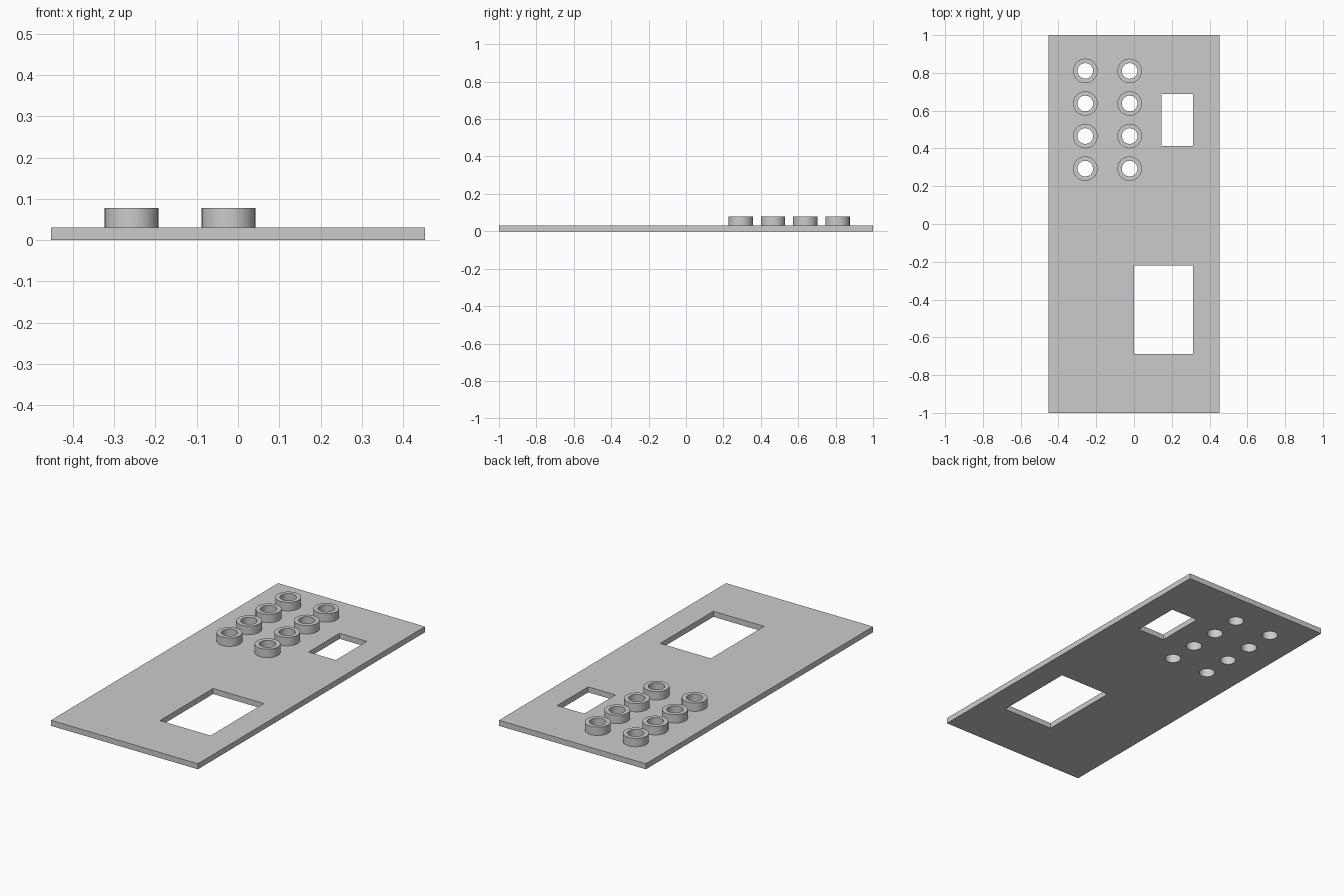
import bpy
import bmesh
import math
from mathutils import Matrix, Vector

if "Cube" in bpy.data.objects:
    bpy.data.objects.remove(bpy.data.objects["Cube"], do_unlink=True)

PLATE_TOP, BOSS_TOP = 0.031, 0.078
HALF_W = 0.453
BOSS_R, HOLE_R = 0.065, 0.042
CENTRES = [(x, 0.293 + 0.1725 * row) for x in (-0.258, -0.023) for row in range(4)]
WINDOWS = [(0.145, 0.313, 0.414, 0.688), (0.0, 0.313, -0.688, -0.219)]

grey = bpy.data.materials.new("plain grey")
grey.use_nodes = True
grey.diffuse_color = (0.6, 0.6, 0.6, 1)
grey.node_tree.nodes["Principled BSDF"].inputs["Base Color"].default_value = (0.6, 0.6, 0.6, 1)


def add_box(bm, x0, x1, y0, y1, z0, z1):
    place = Matrix.Translation(((x0 + x1) / 2, (y0 + y1) / 2, (z0 + z1) / 2))
    size = Matrix.Diagonal(Vector((x1 - x0, y1 - y0, z1 - z0, 1)))
    bmesh.ops.create_cube(bm, size=1, matrix=place @ size)


def add_cylinder(bm, x, y, radius, z0, z1, sides):
    bmesh.ops.create_cone(bm, cap_ends=True, segments=sides, radius1=radius, radius2=radius,
                          depth=z1 - z0, matrix=Matrix.Translation((x, y, (z0 + z1) / 2)))


def make_object(name, bm):
    mesh = bpy.data.meshes.new(name)
    bm.to_mesh(mesh)
    bm.free()
    mesh.materials.append(grey)
    obj = bpy.data.objects.new(name, mesh)
    bpy.context.collection.objects.link(obj)
    return obj


# Flat panel
bm = bmesh.new()
add_box(bm, -HALF_W, HALF_W, -1, 1, 0, PLATE_TOP)
panel = make_object("panel", bm)

# Two columns of round bosses
bm = bmesh.new()
for x, y in CENTRES:
    add_cylinder(bm, x, y, BOSS_R, PLATE_TOP, BOSS_TOP, 32)
bosses = make_object("bosses", bm)

# Cutter for the windows and the holes through the bosses
bm = bmesh.new()
for window in WINDOWS:
    add_box(bm, *window, -0.1, 0.2)
for x, y in CENTRES:
    add_cylinder(bm, x, y, HOLE_R, -0.1, 0.2, 16)
cutter = make_object("opening_cutter", bm)
cutter.hide_render = True

# Cut the openings, then sharpen the rims and smooth the round walls
for obj in (panel, bosses):
    cut = obj.modifiers.new("openings", "BOOLEAN")
    cut.operation = "DIFFERENCE"
    cut.solver = "EXACT"
    cut.object = cutter
    bpy.ops.object.select_all(action="DESELECT")
    obj.select_set(True)
    bpy.context.view_layer.objects.active = obj
    bpy.ops.object.modifier_apply(modifier=cut.name)
    bpy.ops.object.shade_smooth_by_angle(angle=math.radians(30))

bpy.data.objects.remove(cutter, do_unlink=True)
